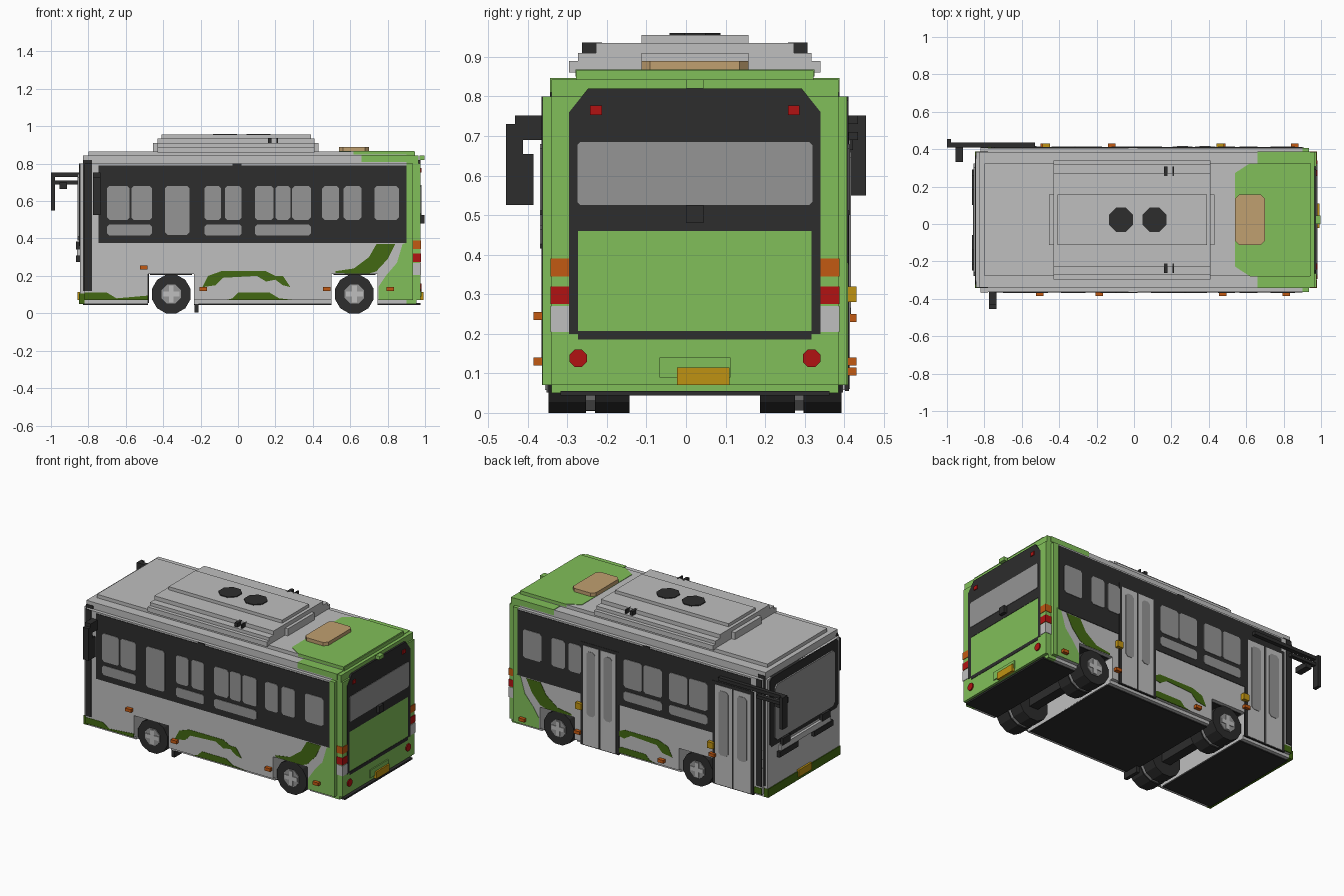
import bpy, bmesh, math
from mathutils import Vector

if "Cube" in bpy.data.objects:
    bpy.data.objects.remove(bpy.data.objects["Cube"], do_unlink=True)

YC = 0.0225   # centre line of the bus
H = 0.385     # half width of the body


def material(name, r, g, b):
    m = bpy.data.materials.new(name)
    m.use_nodes = True
    m.diffuse_color = (r, g, b, 1)
    m.node_tree.nodes["Principled BSDF"].inputs["Base Color"].default_value = (r, g, b, 1)
    return m


GREY = material("light grey", .52, .52, .52)
GREEN = material("lime green", .22, .52, .10)
DARK = material("dark green", .055, .14, .006)
BLACK = material("black", .026, .026, .026)
GLASS = material("glass grey", .30, .30, .30)
RED = material("red", .44, .006, .006)
ORANGE = material("orange", .54, .10, .006)
GOLD = material("gold", .52, .29, .006)
TAN = material("tan", .53, .35, .16)


def prism(pts, axis, a, b):
    """Extrude a flat outline from a to b along an axis."""
    return pts, axis, a, b


def box(x0, x1, y0, y1, z0, z1):
    return prism([(x0, y0), (x1, y0), (x1, y1), (x0, y1)], "z", z0, z1)


def rect(u0, u1, v0, v1, c=0.0):
    """Rectangle outline with cut corners."""
    if c == 0:
        return [(u0, v0), (u1, v0), (u1, v1), (u0, v1)]
    return [(u0 + c, v0), (u1 - c, v0), (u1, v0 + c), (u1, v1 - c),
            (u1 - c, v1), (u0 + c, v1), (u0, v1 - c), (u0, v0 + c)]


def disc(u, v, r, n=8):
    return [(u + r * math.cos(math.pi * (2 * i + 1) / n),
             v + r * math.sin(math.pi * (2 * i + 1) / n)) for i in range(n)]


def part(name, mat, solids):
    """One object made of several prisms."""
    bm = bmesh.new()
    put = {"x": lambda u, v, w: (w, u, v), "y": lambda u, v, w: (u, w, v),
           "z": lambda u, v, w: (u, v, w)}
    for pts, axis, a, b in solids:
        lo, hi = [[bm.verts.new(Vector(put[axis](u, v, w)) + Vector((0, YC, 0)))
                   for u, v in pts] for w in (a, b)]
        bm.faces.new(lo)
        bm.faces.new(hi)
        for i in range(len(pts)):
            j = (i + 1) % len(pts)
            bm.faces.new((lo[i], lo[j], hi[j], hi[i]))
    bmesh.ops.recalc_face_normals(bm, faces=bm.faces)
    me = bpy.data.meshes.new(name)
    bm.to_mesh(me)
    bm.free()
    me.materials.append(mat)
    ob = bpy.data.objects.new(name, me)
    bpy.context.collection.objects.link(ob)
    return ob


def side(name, mat, outlines, s, d):
    """Thin plates on the side s (-1 or 1), standing out by d."""
    part(name, mat, [prism(o, "y", s * (H - .005), s * (H + d)) for o in outlines])


def both(y0, y1, x0, x1, z0, z1):
    """The same box on both sides of the centre line."""
    return [box(x0, x1, y0, y1, z0, z1), box(x0, x1, -y1, -y0, z0, z1)]


# Body shell: lower blocks between the open wheel wells, upper body, stepped roof edge
part("lower_body", GREY, [
    box(-.82, -.48, -H, H, .07, .21), box(-.845, -.8, -.363, .363, .055, .21),
    box(-.235, .50, -H, H, .07, .21), box(.745, .9, -H, H, .07, .21),
    box(-.82, -.48, -.363, .363, .05, .07), box(-.235, .50, -.363, .363, .05, .07),
    box(.745, .9, -.363, .363, .05, .07)])
part("upper_body", GREY, [
    box(-.82, .9, -H, H, .21, .80), box(-.845, -.8, -.363, .363, .21, .80),
    box(-.83, .9, -.363, .363, .80, .843), box(-.80, .9, -.30, .30, .843, .865)])
part("rear_body", GREEN, [
    box(.9, .935, -H, H, .07, .80), box(.9, .975, -.363, .363, .07, .80),
    box(.9, .955, -.363, .363, .05, .07), box(.9, .965, -.363, .363, .80, .843),
    box(.9, .945, -.30, .30, .843, .865), box(.97, .998, -.022, .022, .82, .843),
    box(.97, .982, -.09, .09, .09, .14)])
part("roof_rear_paint", GREEN, [
    prism([(.54, -.25), (.62, -.302), (.94, -.302), (.94, .302), (.62, .302), (.54, .25)],
          "z", .85, .868),
    box(.66, .94, -.366, .366, .81, .846)])
part("underside", BLACK, [box(a, b, -.34, .34, .044, .055)
                          for a, b in ((-.83, -.48), (-.235, .5), (.745, .976))])
part("well_roofs", BLACK, both(.14, .36, -.47, -.245, .206, .212)
     + both(.14, .36, .51, .735, .206, .212))

# Stepped roof unit with fans, vents and hatch
part("roof_unit", GREY, [
    box(-.43, .41, -.318, .318, .86, .89), box(-.43, .41, -.295, .295, .89, .91),
    box(-.43, .41, -.25, .25, .91, .935), box(-.41, .39, -.135, .135, .935, .955),
    box(-.455, .43, -.135, .135, .86, .91)])
part("roof_fans", BLACK, [prism(disc(x, 0, .07), "z", .95, .96) for x in (-.07, .11)])
part("roof_latches", BLACK, both(.235, .285, .16, .18, .90, .936)
     + both(.235, .285, .206, .213, .90, .936))
part("roof_hatch", TAN, [prism(rect(.54, .70, -.135, .135, .022), "z", .86, .89)])

# Painted sides, shared by left and right
leaf_paint = [
    [(-.82, .07), (-.82, .11), (-.70, .11), (-.65, .08), (-.48, .095), (-.48, .07)],
    [(-.19, .14), (-.16, .20), (-.09, .225), (.15, .225), (.20, .20), (.24, .20), (.28, .14),
     (.24, .15), (.20, .18), (.15, .17), (.10, .20), (-.08, .19), (-.12, .15)],
    [(-.07, .07), (-.03, .08), (0, .11), (.17, .11), (.22, .08), (.31, .07)],
    [(.52, .215), (.52, .225), (.62, .24), (.70, .30), (.74, .37), (.84, .37), (.80, .29),
     (.74, .225), (.70, .212)]]
rear_paint = [[(.75, .07), (.75, .14), (.79, .20), (.85, .27), (.88, .37), (.91, .38), (.91, .07)]]
high_windows = [(.73, .86), (.565, .66), (.45, .54)]
windows_right = high_windows + [(.29, .39), (.20, .28), (.09, .19), (-.07, .02), (-.18, -.09),
                                (-.39, -.26), (-.57, -.46), (-.70, -.58)]
windows_left = high_windows + [(.02, .15), (-.12, .01), (-.30, -.17), (-.44, -.31)]
strips = {-1: [(.09, .39), (-.18, .02), (-.70, -.46)], 1: [(-.12, .15), (-.44, -.17)]}
for s, label, wins in ((-1, "right", windows_right), (1, "left", windows_left)):
    side(label + "_leaf_paint", DARK, leaf_paint, s, .002)
    side(label + "_rear_paint", GREEN, rear_paint, s, .002)
    side(label + "_window_band", BLACK, [rect(-.745, .90, .375, .79), rect(-.82, -.78, .12, .80),
                                         rect(-.03, .02, .79, .80)], s, .003)
    panes = []
    for a, b in wins:
        tall = (a, b) == (-.39, -.26)
        low = .42 if tall else .50
        panes.append(rect(a, b, low, .68, .012))
    panes += [rect(a, b, .415, .475, .012) for a, b in strips[s]]
    side(label + "_windows", GLASS, panes, s, .006)
part("front_pillars", BLACK, both(.34, .366, -.83, -.78, .12, .82))

# Doors on the left side
for name, a, b in (("front_door", -.75, -.49), ("middle_door", .20, .44)):
    m = (a + b) / 2
    side(name + "_frame", BLACK, [rect(a - .015, b + .015, .055, .71)], 1, .005)
    leaves = [(a + .005, m - .006), (m + .006, b - .005)]
    side(name + "_leaves", GREY, [rect(u, v, .06, .69) for u, v in leaves], 1, .007)
    side(name + "_glass", GLASS, [rect(u + .025, v - .025, .25, .66, .015) for u, v in leaves], 1, .0095)

# Small side lamps
part("side_lamps", ORANGE, [box(x - .02, x + .02, -.408, -.38, z - .01, z + .01)
     for x, z in ((-.505, .245), (-.185, .13), (.475, .13), (.815, .13))]
     + [box(x - .02, x + .02, .38, .408, z - .01, z + .01)
        for x, z in ((-.48, .24), (-.12, .105), (.47, .13), (.86, .105))])
part("door_buttons", GOLD, [box(x - .02, x + .02, .38, .408, .28, .32) for x in (-.47, .46)])

# Rear window, lamps and plate
part("rear_window_frame", BLACK, [
    prism([(-.318, .46), (.318, .46), (.318, .76), (.27, .82), (-.27, .82), (-.318, .76)],
          "x", .95, .977),
    box(.95, .977, -.318, -.295, .20, .47), box(.95, .977, .295, .318, .20, .47),
    box(.95, .977, -.295, .295, .185, .207), box(.97, .998, -.022, .022, .48, .525)])
part("rear_window", GLASS, [prism(rect(-.297, .297, .525, .685, .008), "x", .97, .980)])
part("upper_rear_lamps", RED, both(.235, .265, .97, .982, .753, .777))
part("lower_rear_lamps", RED, [prism(disc(s * .295, .138, .024), "x", .97, .982) for s in (-1, 1)])
for name, mat, z0, z1 in (("rear_indicators", ORANGE, .345, .39), ("brake_lamps", RED, .275, .32),
                          ("reverse_lamps", GREY, .205, .27)):
    part(name, mat, both(.318, .3655, .932, .978, z0, z1))
part("rear_plate", GOLD, [box(.97, .992, -.045, .088, .07, .115)])

# Front face: windscreen, wipers, lower trim
part("windscreen_frame", BLACK, [prism(rect(-.345, .345, .36, .80, .02), "x", -.849, -.83)])
part("windscreen", GLASS, [prism(rect(-.30, .30, .39, .745, .02), "x", -.858, -.84)])
part("front_band", GREY, [box(-.862, -.84, -.25, .25, .31, .345)])
part("front_lamps", BLACK, both(.08, .27, -.866, -.84, .275, .31)
     + both(.16, .24, -.866, -.84, .34, .385))
part("front_lower_paint", DARK, [box(-.85, -.82, -.364, .364, .05, .105)])
part("front_plate", GOLD, [box(-.858, -.84, -.065, .065, .07, .115)])

# Mirrors
part("left_mirror", BLACK, [
    box(-1, -.53, .386, .412, .73, .752), box(-.985, -.80, .386, .412, .69, .71),
    box(-1, -.978, .386, .432, .55, .752), box(-.955, -.915, .31, .40, .665, .70)])
part("right_mirror", BLACK, [
    box(-.775, -.735, -.477, -.38, .69, .73), box(-.775, -.735, -.455, -.38, .73, .752),
    box(-.775, -.735, -.477, -.408, .525, .655), box(-.775, -.735, -.477, -.435, .60, .70)])

# Wheels, axles and mud flap
for name, x in (("front", -.357), ("rear", .622)):
    tyres, rims, caps = [], [], []
    for s in (-1, 1):
        for a, b in ((.165, .253), (.275, .37)):
            tyres.append(prism(disc(x, .103, .107, 12), "y", s * a, s * b))
        rims.append(prism(disc(x, .103, .056), "y", s * .36, s * .375))
        rims.append(prism(disc(x, .103, .10, 12), "y", s * .25, s * .278))
        caps += [prism(rect(x - .045, x + .045, .09, .116), "y", s * .36, s * .379),
                 prism(rect(x - .013, x + .013, .058, .148), "y", s * .36, s * .379)]
    part(name + "_tyres", BLACK, tyres)
    part(name + "_rims", GLASS, rims)
    part(name + "_hub_caps", GREY, caps)
    part(name + "_axle", BLACK, [box(x - .03, x + .03, -.2, .2, .075, .135)])
part("mud_flap", BLACK, [box(-.232, -.21, -.36, -.25, .005, .05)])
